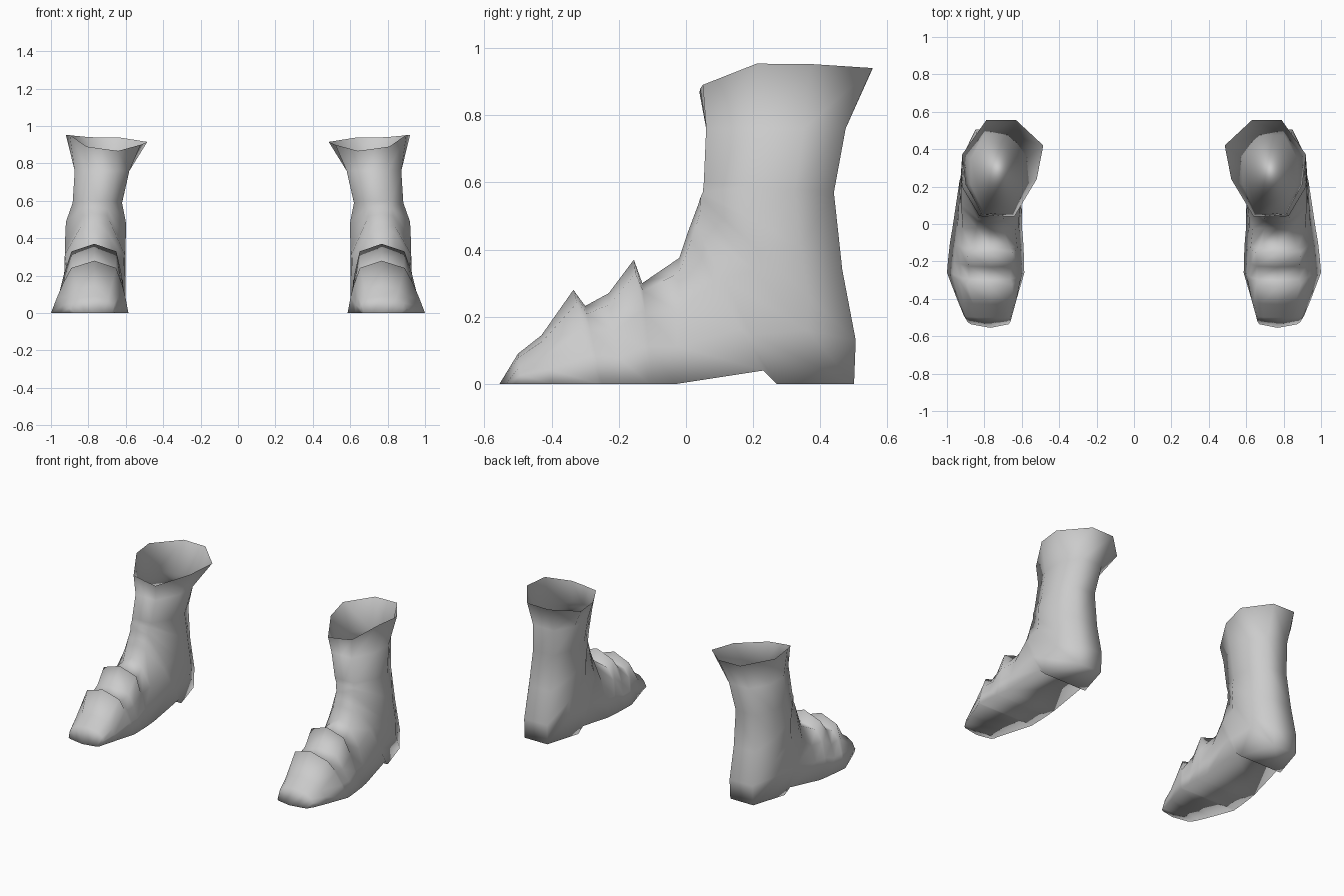
import bpy, bmesh

grey = bpy.data.materials.new("boot_grey")
grey.diffuse_color = (0.6, 0.6, 0.6, 1)

# Each ring: front y, z, back y, z, centre x, shoulder position, four half widths front to back
FOOT = [
    (-.555, 0, -.51, 0, .778, .2, .05, .10, .115, .12),
    (-.50, .09, -.49, 0, .782, .12, .075, .115, .125, .128),
    (-.43, .145, -.40, 0, .787, .12, .09, .135, .152, .16),
    (-.335, .28, -.26, 0, .793, .14, .12, .155, .182, .207),  # toe plate lip
    (-.30, .232, -.25, 0, .793, .10, .11, .154, .182, .206),
    (-.23, .27, -.19, 0, .791, .12, .115, .152, .178, .203),
    (-.155, .37, -.11, 0, .788, .11, .12, .152, .173, .197),  # instep plate lip
    (-.13, .30, -.10, 0, .788, .08, .105, .150, .172, .196),
    (-.02, .375, -.03, 0, .785, .12, .07, .14, .165, .187),
]
LEG = [
    (.005, .45, .23, .04, .768, .05, .07, .155, .165, .165),
    (.02, .49, .27, .0, .766, .04, .07, .16, .165, .155),
    (.035, .53, .50, .0, .764, .02, .065, .162, .155, .085),
    (.043, .555, .505, .13, .762, .0, .065, .162, .152, .085),
    (.05, .57, .465, .34, .760, .0, .065, .16, .148, .08),
    (.053, .60, .44, .57, .752, .0, .07, .132, .13, .075),
    (.06, .76, .475, .76, .727, .0, .075, .146, .146, .075),
]


def ring(row, mids, front_x=None):
    """Loop of nine points: front centre, down the outer side, back up the inner side."""
    fy, fz, by, bz, cx, t0, *widths = row
    fx = front_x or cx
    side = [(fx + (cx - fx) * t, w, fy + (by - fy) * t, fz + (bz - fz) * t)
            for w, t in zip(widths, (t0, *mids, 1))]
    return ([(fx, fy, fz)] + [(x + w, y, z) for x, w, y, z in side]
            + [(x - w, y, z) for x, w, y, z in reversed(side)])


# The recess behind each plate lip meets the lip low on the sides
loops = [ring(r, (.3, .63) if i in (4, 7) else (.42, .7), .768)
         for i, r in enumerate(FOOT)]
loops += [ring(r, (.36, .7)) for r in LEG]
# Flared, uneven collar
loops.append([(.725, .042, .878), (.81, .05, .89), (.90, .21, .953), (.92, .37, .952),
              (.79, .555, .94), (.63, .555, .938), (.485, .42, .915),
              (.52, .24, .90), (.64, .04, .867)])

# Loft the boot shell, closed at the toe
bm = bmesh.new()
rows = [[bm.verts.new(p) for p in loop] for loop in loops]
for a, b in zip(rows, rows[1:]):
    for i in range(9):
        j = (i + 1) % 9
        bm.faces.new((a[i], a[j], b[j], b[i]))
bm.faces.new(rows[0])
bmesh.ops.recalc_face_normals(bm, faces=bm.faces)
# Outward means the heel back faces +y
heel = max(bm.faces, key=lambda f: abs(f.normal.y) * (f.calc_center_median().y > .4))
if heel.normal.y < 0:
    bmesh.ops.reverse_faces(bm, faces=bm.faces)
# Floor inside the collar
floor = bm.faces.new(rows[-2])
floor.normal_update()
if floor.normal.z < 0:
    floor.normal_flip()
for f in bm.faces:
    f.smooth = True
mesh = bpy.data.meshes.new("boots")
bm.to_mesh(mesh)
bm.free()
mesh.materials.append(grey)

boots = bpy.data.objects.new("boots", mesh)
bpy.context.collection.objects.link(boots)

# Second boot
mirror = boots.modifiers.new("other_boot", 'MIRROR')
mirror.use_axis[0] = True
mirror.use_mirror_merge = False
